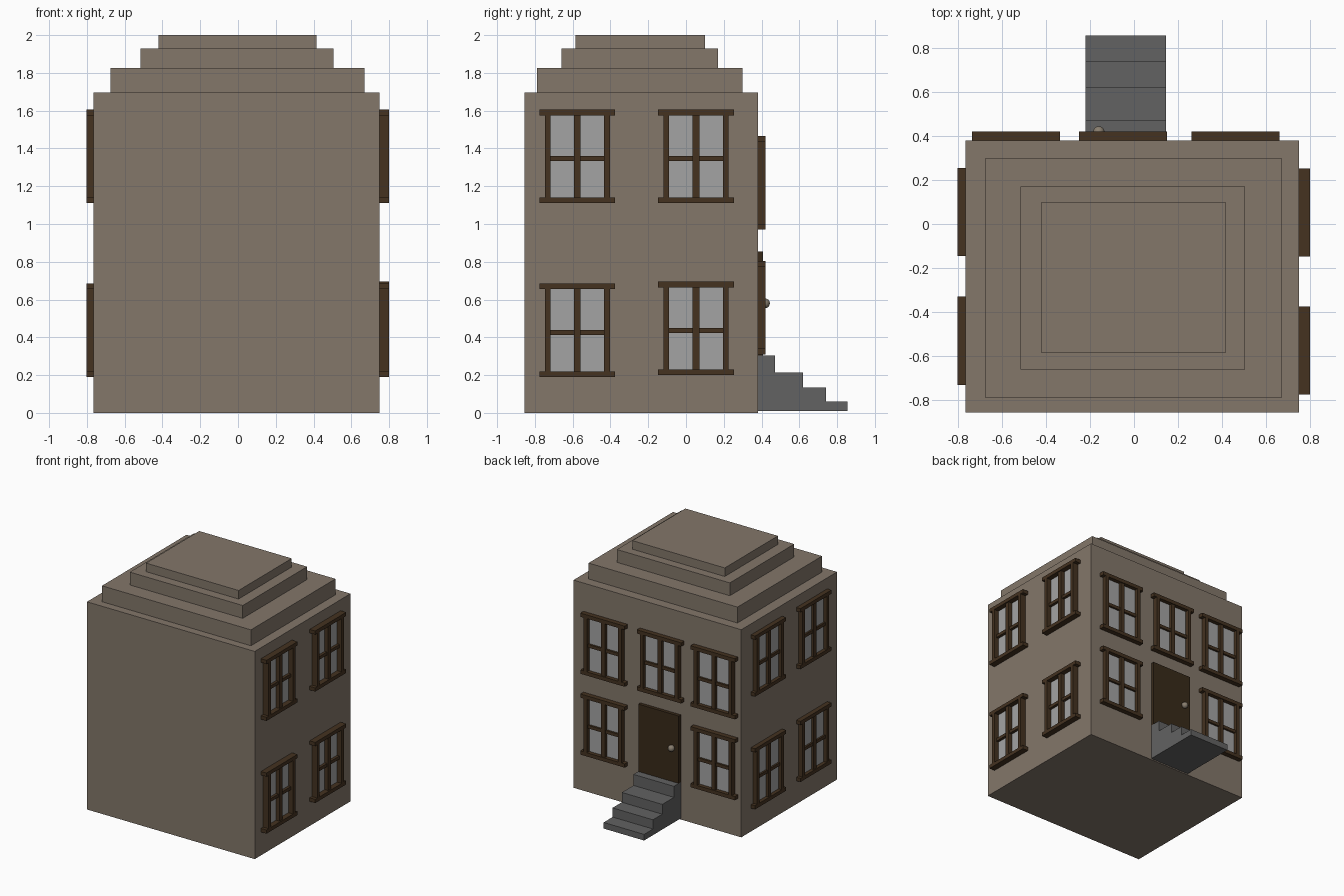
import bpy
import bmesh
from math import pi
from mathutils import Matrix, Vector

if "Cube" in bpy.data.objects:
    bpy.data.objects.remove(bpy.data.objects["Cube"], do_unlink=True)


def material(name, rgb):
    mat = bpy.data.materials.new(name)
    mat.use_nodes = True
    mat.diffuse_color = (*rgb, 1)
    mat.node_tree.nodes["Principled BSDF"].inputs["Base Color"].default_value = (*rgb, 1)
    return mat


STONE = material("taupe stone", (0.227, 0.184, 0.144))
WOOD = material("brown wood", (0.058, 0.032, 0.0144))
DOOR = material("dark door wood", (0.04, 0.023, 0.01))
GLASS = material("grey glass", (0.37, 0.37, 0.37))
CONCRETE = material("grey concrete", (0.122, 0.122, 0.122))
BRASS = material("dull brass", (0.25, 0.21, 0.16))


def add_box(bm, xs, ys, zs, index=0):
    """Add a box spanning the given (min, max) ranges."""
    spans = (xs, ys, zs)
    centre = Vector([(a + b) / 2 for a, b in spans])
    size = Matrix.Diagonal([b - a for a, b in spans] + [1])
    verts = bmesh.ops.create_cube(bm, size=1, matrix=Matrix.Translation(centre) @ size)["verts"]
    for face in {f for v in verts for f in v.link_faces}:
        face.material_index = index


def finish(name, bm, *mats):
    mesh = bpy.data.meshes.new(name)
    bm.to_mesh(mesh)
    bm.free()
    for mat in mats:
        mesh.materials.append(mat)
    obj = bpy.data.objects.new(name, mesh)
    bpy.context.collection.objects.link(obj)
    return obj


def box(name, xs, ys, zs, mat):
    bm = bmesh.new()
    add_box(bm, xs, ys, zs)
    return finish(name, bm, mat)


def window(name, turn, origin, depth):
    """Window standing on its sill; local x runs along the wall, +y points out."""
    bm = bmesh.new()
    out = (-0.01, depth)
    add_box(bm, (-0.165, 0.165), (-0.01, 0.008), (0.01, 0.485), 1)      # glass
    for z in (0, 0.465):                                               # sill and head
        add_box(bm, (-0.2, 0.2), out, (z, z + 0.03))
    for x in (-0.157, 0.157):                                          # stiles
        add_box(bm, (x - 0.015, x + 0.015), out, (0.03, 0.465))
    add_box(bm, (-0.0175, 0.0175), (-0.01, depth * 0.8), (0.03, 0.465))  # mullion
    add_box(bm, (-0.142, 0.142), (-0.01, depth * 0.6), (0.223, 0.249))   # transom
    bm.transform(Matrix.Translation(origin) @ Matrix.Rotation(turn, 4, 'Z'))
    finish(name, bm, WOOD, GLASS)


# House body and stepped roof
XL, XR, YB = -0.765, 0.75, 0.38
box("house_body", (XL, XR), (-0.855, YB), (0, 1.695), STONE)
box("roof_tier_lower", (-0.675, 0.67), (-0.79, 0.30), (1.695, 1.825), STONE)
box("roof_tier_middle", (-0.515, 0.505), (-0.66, 0.17), (1.825, 1.93), STONE)
box("roof_tier_upper", (-0.42, 0.415), (-0.585, 0.10), (1.93, 2.0), STONE)

# Side windows
for storey, z in (("lower", 0.19), ("upper", 1.11)):
    near_z = 0.2 if storey == "lower" else z
    window(f"{storey}_left_front_window", -pi / 2, (XR, -0.575, z), 0.05)
    window(f"{storey}_left_back_window", -pi / 2, (XR, 0.053, near_z), 0.05)
    window(f"{storey}_right_front_window", pi / 2, (XL, -0.53, z), 0.037)
    window(f"{storey}_right_back_window", pi / 2, (XL, 0.055, z), 0.037)

# Back windows
for storey, z in (("lower", 0.31), ("upper", 0.97)):
    window(f"{storey}_rear_left_window", 0, (0.46, YB, z), 0.04)
    window(f"{storey}_rear_right_window", 0, (-0.535, YB, z), 0.04)
window("upper_rear_middle_window", 0, (-0.05, YB, 0.97), 0.04)

# Door and knob
box("door", (-0.22, 0.145), (YB - 0.01, 0.408), (0.305, 0.855), DOOR)
bm = bmesh.new()
bmesh.ops.create_uvsphere(bm, u_segments=20, v_segments=12, radius=0.026,
                          matrix=Matrix.Translation((-0.16, 0.418, 0.58)))
for face in bm.faces:
    face.smooth = True
finish("door_knob", bm, BRASS)

# Stairs: stepped side profile extruded across the width
profile = [(YB, 0.01), (0.855, 0.01)]
treads = [(0.855, 0.06), (0.74, 0.135), (0.62, 0.215), (0.47, 0.305)]
ends = [y for y, z in treads[1:]] + [YB]
for (y, z), inner in zip(treads, ends):
    profile += [(y, z), (inner, z)]
bm = bmesh.new()
side = bm.faces.new([bm.verts.new((-0.22, y, z)) for y, z in profile])
grown = bmesh.ops.extrude_face_region(bm, geom=[side])["geom"]
bmesh.ops.translate(bm, vec=(0.365, 0, 0),
                    verts=[g for g in grown if isinstance(g, bmesh.types.BMVert)])
bmesh.ops.recalc_face_normals(bm, faces=bm.faces)
finish("back_stairs", bm, CONCRETE)
